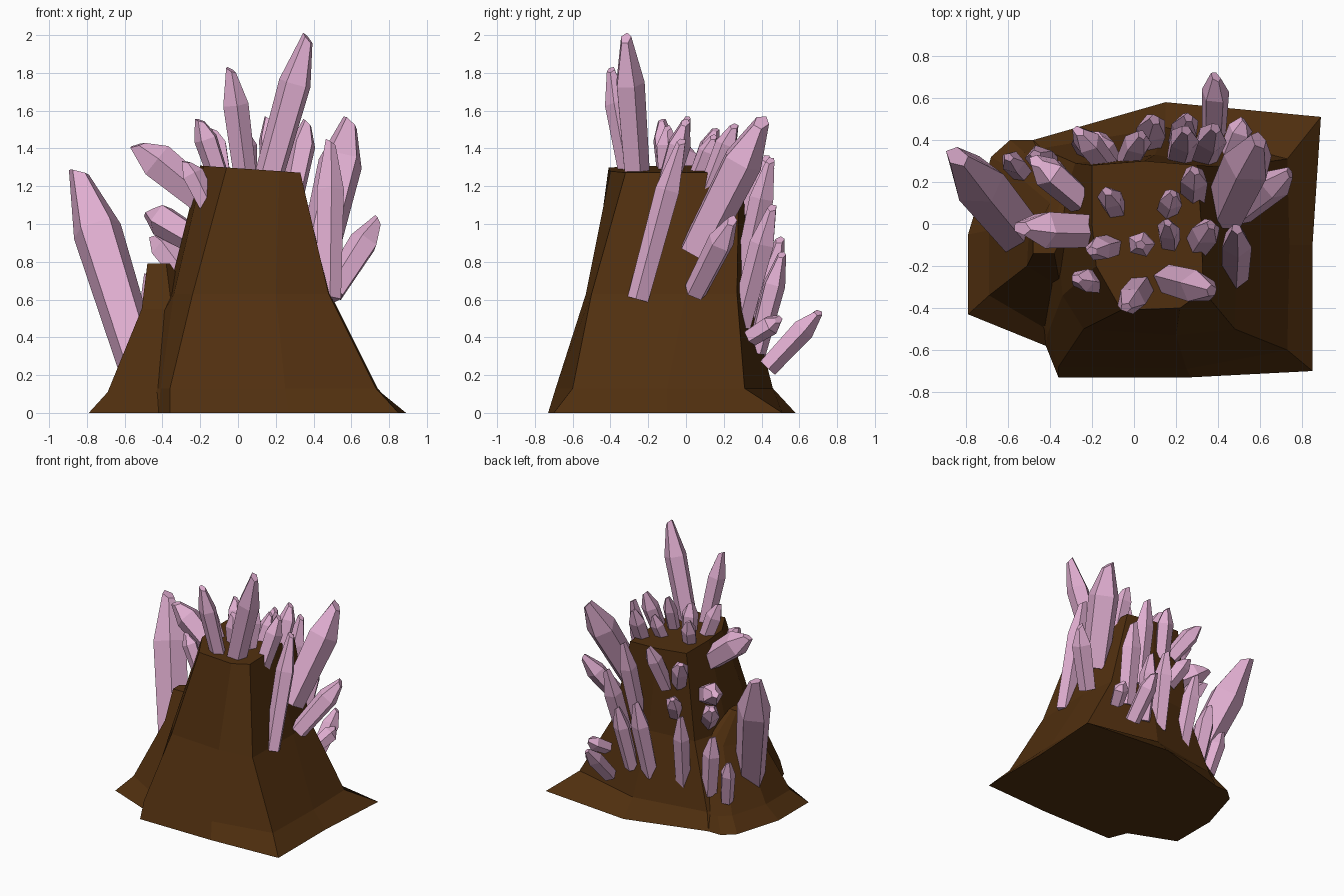
import bpy, bmesh, math
from mathutils import Vector


def material(name, rgb):
    m = bpy.data.materials.new(name)
    m.diffuse_color = (*rgb, 1)
    return m


BROWN = material("brown rock", (0.082, 0.029, 0.0048))
PINK = material("pink crystal", (0.74, 0.42, 0.63))


def loft(bm, rings):
    """Skin closed rings of points into one capped solid."""
    vs = [[bm.verts.new(p) for p in r] for r in rings]
    n = len(vs[0])
    for a, b in zip(vs, vs[1:]):
        for i in range(n):
            j = (i + 1) % n
            bm.faces.new((a[i], a[j], b[j], b[i]))
    bm.faces.new(vs[0][::-1])
    bm.faces.new(vs[-1])


def finish(bm, name, mat):
    bmesh.ops.recalc_face_normals(bm, faces=bm.faces)
    me = bpy.data.meshes.new(name)
    bm.to_mesh(me)
    bm.free()
    me.materials.append(mat)
    ob = bpy.data.objects.new(name, me)
    bpy.context.collection.objects.link(ob)
    return ob


def rock(name, levels):
    bm = bmesh.new()
    loft(bm, [[(x, y, z) for x, y in pts] for z, pts in levels])
    return finish(bm, name, BROWN)


# main rock: flared foot, steep sides, flat top
main_rock = rock("main_rock", [
    (0.0, [(-.36, -.73), (.27, -.73), (.85, -.70), (.85, -.1), (.89, .51),
           (.15, .58), (-.48, .40), (-.72, 0), (-.42, -.58)]),
    (0.13, [(-.36, -.68), (.25, -.69), (.73, -.60), (.74, -.1), (.73, .31),
            (.15, .46), (-.44, .36), (-.62, 0), (-.41, -.52)]),
    (0.63, [(-.24, -.50), (.2, -.53), (.48, -.50), (.49, 0), (.45, .27),
            (.10, .33), (-.28, .29), (-.37, 0), (-.34, -.34)]),
    (1.28, [(-.06, -.41), (.22, -.40), (.33, -.32), (.32, 0), (.30, .28),
            (.05, .30), (-.20, .28), (-.20, 0), (-.18, -.20)])])
for v in main_rock.data.vertices:          # top slopes down to the right
    if v.co.z > 1.2:
        v.co.z -= 0.07 * v.co.x - 0.015

# low spur leaning on the left side
rock("side_spur", [
    (0.0, [(-.79, -.43), (-.42, -.58), (-.1, -.2), (-.48, .40), (-.59, .40), (-.68, .32), (-.79, -.05)]),
    (0.11, [(-.69, -.34), (-.40, -.51), (-.1, -.2), (-.42, .35), (-.52, .34), (-.60, .27), (-.69, -.03)]),
    (0.55, [(-.51, -.20), (-.35, -.30), (-.2, -.1), (-.28, .24), (-.33, .18), (-.40, .10), (-.50, -.03)]),
    (0.79, [(-.48, -.14), (-.38, -.14), (-.36, -.10), (-.36, -.04), (-.39, -.03), (-.43, -.03), (-.48, -.06)])])


def crystals(name, rows):
    """Five-sided shards, widest near the top: base xyz, tip xyz, radius."""
    bm = bmesh.new()
    for k, (bx, by, bz, tx, ty, tz, r) in enumerate(rows):
        r = r * 1.1 + 0.008
        a, b = Vector((bx, by, bz)), Vector((tx, ty, tz))
        axis = (b - a).normalized()
        u = axis.cross(Vector((0.3, 1, 0.1))).normalized()
        w = axis.cross(u)
        rings = []
        for t, s in ((0, .88), (.68, 1), (1, .36)):
            ring = []
            for i in range(5):
                ang = math.tau * i / 5 + k * 0.7
                off = (u * math.cos(ang) + w * math.sin(ang) * 0.9) * r * s
                slant = axis * (r * .25 * math.cos(ang) - r * .2) if t == 1 else Vector()
                ring.append(a.lerp(b, t) + off + slant)
            rings.append(ring)
        loft(bm, rings)
    return finish(bm, name, PINK)


# crystals standing on the top
crystals("crown_crystals", [
    (.15, -.26, 1.20, .375, -.32, 2.0, .075),
    (.04, -.29, 1.22, -.04, -.40, 1.83, .058),
    (-.09, -.10, 1.22, -.205, -.13, 1.56, .053),
    (-.16, -.28, 1.10, -.28, -.26, 1.34, .05),
    (-.08, .05, 1.22, -.13, .16, 1.51, .05),
    (.04, -.09, 1.20, .03, -.10, 1.52, .055),
    (.15, .04, 1.20, .19, .15, 1.47, .045),
    (.17, -.11, 1.20, .16, .01, 1.57, .045),
    (.28, .12, 1.18, .29, .26, 1.53, .055),
    (.29, -.12, 1.15, .37, .0, 1.55, .058)])

# crystals on the right flank
crystals("right_crystals", [
    (.43, .05, .85, .60, .41, 1.56, .105),
    (.48, -.25, .60, .49, -.02, 1.45, .062),
    (.50, .05, .64, .75, .25, 1.03, .066),
    (.46, .34, .40, .53, .50, .50, .05)])

# crystals along the back
crystals("back_crystals", [
    (.38, .43, .24, .39, .71, .54, .056),
    (.32, .29, .46, .39, .46, 1.10, .062),
    (.22, .37, .32, .26, .51, .85, .055),
    (.21, .30, .68, .25, .45, 1.35, .06),
    (.06, .36, .30, .10, .50, .93, .062),
    (-.03, .29, 1.0, .04, .43, 1.36, .055),
    (-.13, .27, 1.05, -.27, .45, 1.31, .058),
    (-.10, .28, .80, -.18, .43, 1.0, .052),
    (-.20, .32, .27, -.25, .43, .88, .055)])

# crystals on the left flank
crystals("left_crystals", [
    (-.53, -.06, .28, -.85, .33, 1.30, .118),
    (-.18, -.03, 1.13, -.55, -.02, 1.43, .086),
    (-.25, .11, .93, -.48, .31, 1.07, .075),
    (-.28, .12, .72, -.45, .31, .94, .06),
    (-.40, .27, .24, -.47, .33, .74, .06),
    (-.53, .24, .20, -.60, .32, .56, .048)])
